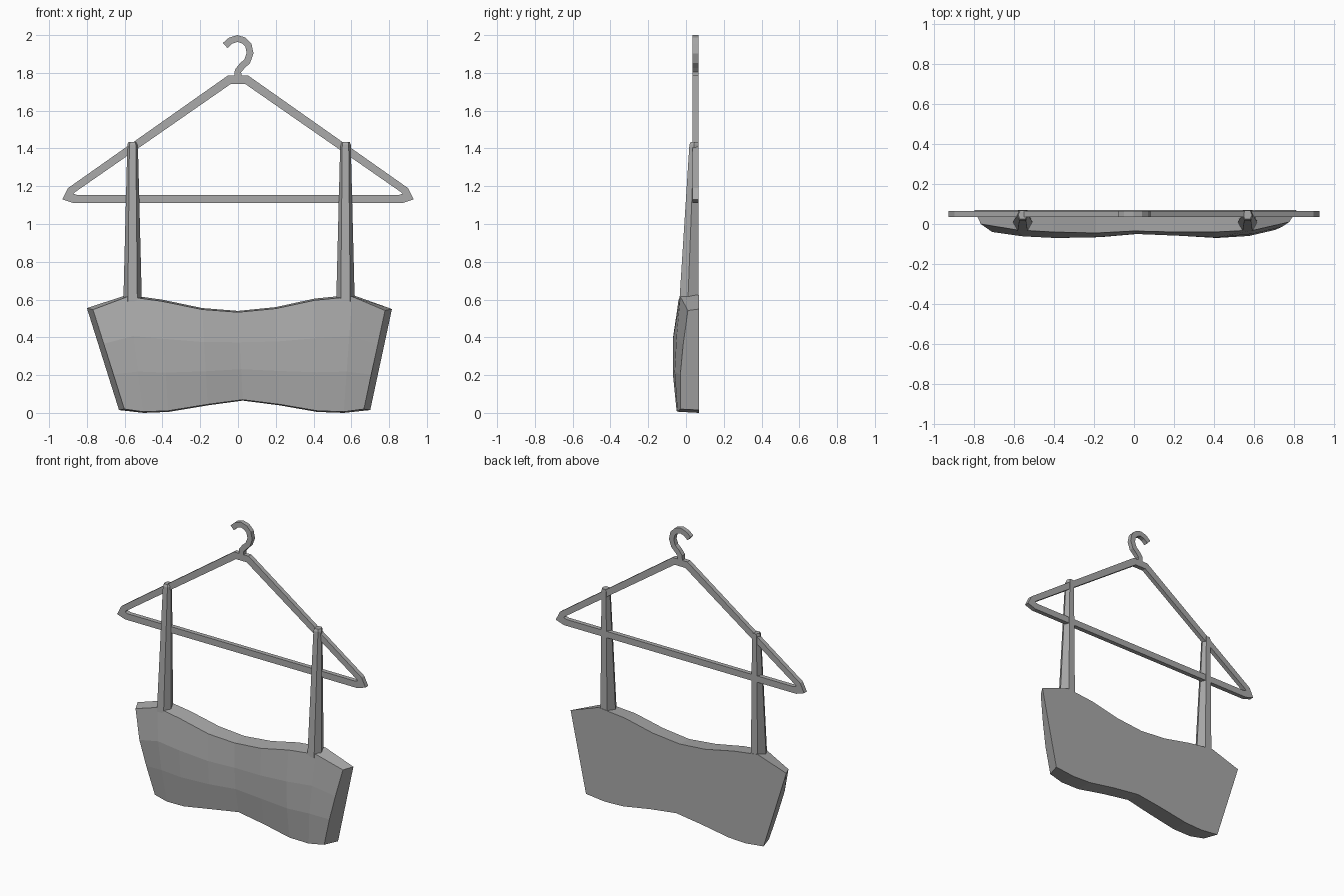
import bpy
import bmesh
from mathutils import Vector

cube = bpy.data.objects.get("Cube")
if cube:
    bpy.data.objects.remove(cube)

grey = bpy.data.materials.new("plain grey")
grey.use_nodes = True
COLOUR = (0.4, 0.4, 0.4, 1)
grey.diffuse_color = COLOUR
grey.node_tree.nodes["Principled BSDF"].inputs["Base Color"].default_value = COLOUR


def loft(name, rings, loop=False):
    """Skin a list of equal point rings; cap the ends unless it loops round."""
    bm = bmesh.new()
    rows = [[bm.verts.new(p) for p in ring] for ring in rings]
    pairs = list(zip(rows, rows[1:]))
    if loop:
        pairs.append((rows[-1], rows[0]))
    else:
        bm.faces.new(rows[0])
        bm.faces.new(rows[-1])
    for a, b in pairs:
        for i in range(len(a)):
            j = (i + 1) % len(a)
            bm.faces.new((a[i], a[j], b[j], b[i]))
    bmesh.ops.recalc_face_normals(bm, faces=bm.faces)
    mesh = bpy.data.meshes.new(name)
    bm.to_mesh(mesh)
    bm.free()
    mesh.materials.append(grey)
    obj = bpy.data.objects.new(name, mesh)
    bpy.context.collection.objects.link(obj)
    return obj


BACK = 0.07
HANGER_FRONT, HANGER_BACK = 0.035, 0.065


def flat_section(p, q):
    """Rectangular section of a flat bar between two (x, z) points."""
    return [(x, y, z) for (x, z), y in
            ((p, HANGER_FRONT), (q, HANGER_FRONT), (q, HANGER_BACK), (p, HANGER_BACK))]


# Hanger frame: outer and inner outline of one half, mirrored
outer = [(-.055, 1.785), (-.9, 1.19), (-.93, 1.13), (-.87, 1.11)]
inner = [(-.04, 1.74), (-.865, 1.167), (-.87, 1.16), (-.85, 1.153)]
half = list(zip(outer, inner))
mirrored = [((-p[0], p[1]), (-q[0], q[1])) for p, q in reversed(half)]
loft("hanger_frame", [flat_section(p, q) for p, q in half + mirrored], loop=True)

# Hanger hook: flat ribbon along a path
path = [Vector(p) for p in (
    (0, 1.77), (0, 1.81), (.022, 1.837), (.049, 1.862), (.064, 1.905),
    (.055, 1.947), (.03, 1.972), (-.003, 1.982), (-.04, 1.97), (-.068, 1.945))]
sections = []
for i, p in enumerate(path):
    along = (path[min(i + 1, len(path) - 1)] - path[max(i - 1, 0)]).normalized()
    side = Vector((-along.y, along.x)) * .018
    sections.append(flat_section(p + side, p - side))
loft("hanger_hook", sections)

# Garment body: columns of (top x, top z, bottom x, bottom z, front depths upward)
columns = [
    (-.8, .555, -.63, .015, (-.03, -.04, -.04, 0)),
    (-.585, .625, -.5, 0, (-.045, -.062, -.062, -.03)),
    (-.405, .6, -.37, .005, (-.05, -.07, -.07, -.04)),
    (-.19, .555, -.16, .04, (-.045, -.066, -.066, -.045)),
    (0, .54, .025, .065, (-.03, -.05, -.05, -.035)),
    (.2, .56, .22, .04, (-.04, -.058, -.058, -.04)),
    (.405, .605, .42, .005, (-.05, -.07, -.068, -.04)),
    (.605, .625, .56, 0, (-.045, -.06, -.05, -.03)),
    (.815, .55, .7, .015, (-.03, -.03, -.015, .01)),
]
heights = (.01, .35, .65, .985)
rings = []
for n, (tx, tz, bx, bz, depths) in enumerate(columns):
    top, bottom = Vector((tx, BACK, tz)), Vector((bx, BACK, bz))
    inset = .03 if n == 0 else -.035 if n == len(columns) - 1 else 0
    ring = [bottom]
    for t, y in zip(heights, depths):
        p = bottom.lerp(top, t)
        ring.append(Vector((p.x + inset, y, p.z)))
    rings.append(ring + [top])
loft("garment_body", rings)


# Straps: six-sided section tapering upward
def strap_ring(x, z, front, middle, narrow, wide):
    return [(x - narrow, front, z), (x + narrow, front, z), (x + wide, middle, z),
            (x + narrow, BACK - .003, z), (x - narrow, BACK - .003, z), (x - wide, middle, z)]


for side, x in (("right", -.558), ("left", .569)):
    loft(side + "_strap", [
        strap_ring(x, .59, -.035, .01, .025, .049),
        strap_ring(x, 1.42, .018, .042, .017, .028),
        strap_ring(x, 1.435, .025, .045, .013, .022)])
